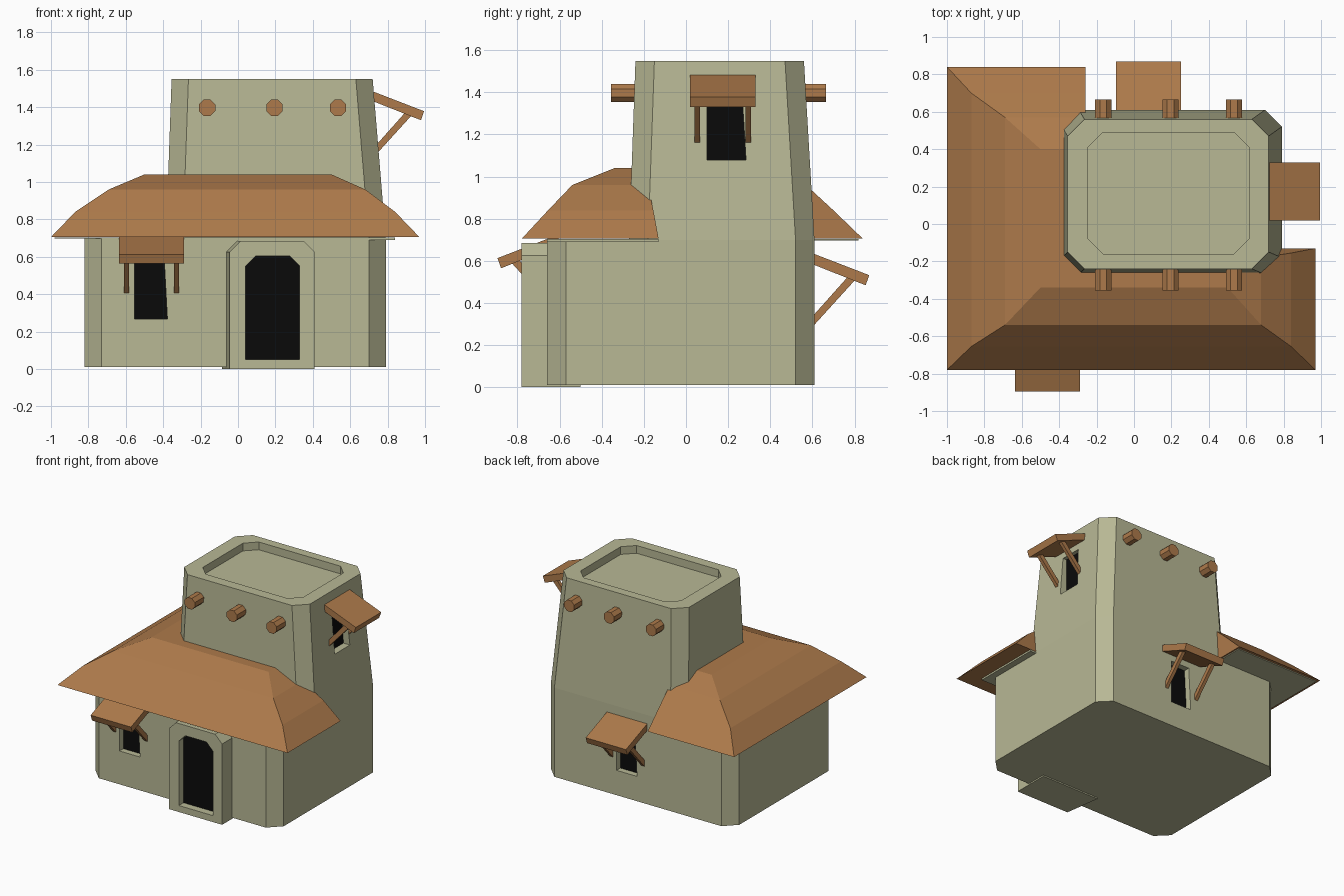
import bpy, bmesh, math
from mathutils import Vector

if "Cube" in bpy.data.objects:
    bpy.data.objects.remove(bpy.data.objects["Cube"])


def material(name, rgb):
    m = bpy.data.materials.new(name)
    m.diffuse_color = (*rgb, 1)
    m.use_nodes = True
    m.node_tree.nodes["Principled BSDF"].inputs["Base Color"].default_value = m.diffuse_color
    return m


PLASTER = material("pale green plaster", (0.48, 0.48, 0.30))
WOOD = material("warm brown wood", (0.42, 0.195, 0.07))
DARK = material("dark opening", (0.003, 0.003, 0.003))


def loft(name, rings, mat):
    """Skin a list of equal-length point rings and cap both ends."""
    bm = bmesh.new()
    vs = [[bm.verts.new(p) for p in r] for r in rings]
    n = len(vs[0])
    for a, b in zip(vs, vs[1:]):
        for i in range(n):
            j = (i + 1) % n
            bm.faces.new((a[i], a[j], b[j], b[i]))
    bm.faces.new(vs[0][::-1])
    bm.faces.new(vs[-1])
    bmesh.ops.recalc_face_normals(bm, faces=bm.faces)
    me = bpy.data.meshes.new(name)
    bm.to_mesh(me)
    bm.free()
    me.materials.append(mat)
    ob = bpy.data.objects.new(name, me)
    bpy.context.collection.objects.link(ob)
    return ob


def prism(name, pts, t0, t1, place, mat):
    return loft(name, [[place(p, q, t) for p, q in pts] for t in (t0, t1)], mat)


def chamfered(x0, x1, y0, y1, c, z):
    pts = [(x0 + c, y0), (x1 - c, y0), (x1, y0 + c), (x1, y1 - c),
           (x1 - c, y1), (x0 + c, y1), (x0, y1 - c), (x0, y0 + c)]
    return [(x, y, z) for x, y in pts]


def box(name, x0, x1, y0, y1, z0, z1, mat):
    pts = [(x0, y0), (x1, y0), (x1, y1), (x0, y1)]
    return prism(name, pts, z0, z1, lambda x, y, z: (x, y, z), mat)


def cut(target, cutter):
    cutter.hide_render = True
    cutter.hide_set(True)
    m = target.modifiers.new("opening", 'BOOLEAN')
    m.operation = 'DIFFERENCE'
    m.solver = 'EXACT'
    m.object = cutter


# House body and tapered tower with a sunken roof terrace
body = loft("house_body", [chamfered(-0.82, 0.79, -0.66, 0.61, 0.09, z) for z in (0.01, 0.7)], PLASTER)
tower = loft("tower", [
    chamfered(-0.385, 0.79, -0.27, 0.61, 0.09, 0.7),
    chamfered(-0.355, 0.72, -0.24, 0.56, 0.09, 1.55),
    chamfered(-0.245, 0.615, -0.16, 0.49, 0.08, 1.55),
    chamfered(-0.245, 0.615, -0.16, 0.49, 0.08, 1.49)], PLASTER)


# L-shaped hipped roof, its slope easing off towards the top
def roof_ring(z, left, front, right, back, inner):
    return [(left, front, z), (right, front, z), (right, inner, z),
            (-0.26, inner, z), (-0.26, back, z), (left, back, z)]


loft("hipped_roof", [
    roof_ring(0.705, -1.0, -0.78, 0.97, 0.84, -0.13),
    roof_ring(0.84, -0.87, -0.655, 0.84, 0.70, -0.155),
    roof_ring(0.96, -0.69, -0.54, 0.68, 0.57, -0.18),
    roof_ring(1.04, -0.5, -0.34, 0.5, 0.4, -0.2)], WOOD)
box("left_soffit", -0.98, -0.27, -0.66, 0.82, 0.697, 0.704, PLASTER)
box("front_soffit", -0.28, 0.84, -0.66, -0.13, 0.69, 0.703, PLASTER)

# Door surround with clipped upper corners and a recessed dark doorway
def arch(x0, x1, z0, z1, c):
    return [(x0, z0), (x1, z0), (x1, z1 - c), (x1 - c, z1), (x0 + c, z1), (x0, z1 - c)]


def along_y(x, z, y):
    return (x, y, z)


surround = loft("door_surround", [
    [(x, -0.78, z) for x, z in arch(-0.045, 0.41, 0, 0.685, 0.06)],
    [(x, -0.5, z) for x, z in arch(-0.085, 0.41, 0, 0.685, 0.06)]], PLASTER)
doorway = arch(0.04, 0.33, 0.05, 0.605, 0.055)
cut(surround, prism("doorway_cutter", doorway, -0.9, -0.715, along_y, PLASTER))
prism("dark_doorway", doorway, -0.723, -0.714, along_y, DARK)


# Window with a sloping awning on two struts; origin is the awning top at the wall
def window(label, wall, origin, angle, half, left, right, sill, head, recess):
    out = Vector((math.cos(angle), math.sin(angle), 0))
    side = Vector((-math.sin(angle), math.cos(angle), 0))
    up = Vector((0, 0, 1))
    o = Vector(origin)

    def profile(u, z, v):
        return o + out * u + up * z + side * v

    def opening(v, z, u):
        return o + out * u + up * z + side * v

    hole = [(left, sill), (right, sill), (right - 0.018, head), (left, head)]
    cut(wall, prism(label + "_window_cutter", hole, recess, 0.15, opening, PLASTER))
    prism(label + "_window_dark", hole, recess - 0.001, recess + 0.008, opening, DARK)
    slab = [(-0.03, 0.012), (0.26, -0.1), (0.243, -0.148), (-0.03, -0.04)]
    prism(label + "_awning", slab, -half, half, profile, WOOD)
    strut = [(0.165, -0.1), (0.2, -0.115), (0.0, -0.335), (0.0, -0.285)]
    for s in (-1, 1):
        v = s * half * 0.78
        prism(f"{label}_strut_{'left' if s < 0 else 'right'}", strut, v - 0.013, v + 0.013, profile, WOOD)


window("front", body, (-0.4625, -0.635, 0.713), -math.pi / 2, 0.1725, -0.09, 0.085, -0.445, -0.11, -0.03)
window("back", body, (0.0775, 0.61, 0.632), math.pi / 2, 0.1725, -0.09, 0.085, -0.43, -0.1, -0.055)
window("tower", tower, (0.735, 0.175, 1.478), 0, 0.155, -0.075, 0.11, -0.4, -0.1, -0.04)

# Eight-sided roof beams poking out of the tower front and back
for i, x in enumerate((-0.165, 0.195, 0.535)):
    ring = [(x + 0.047 * math.cos(math.pi * (k + 0.5) / 4),
             1.397 + 0.047 * math.sin(math.pi * (k + 0.5) / 4)) for k in range(8)]
    prism(f"front_beam_{i + 1}", ring, -0.355, -0.2, along_y, WOOD)
    prism(f"back_beam_{i + 1}", ring, 0.52, 0.665, along_y, WOOD)
